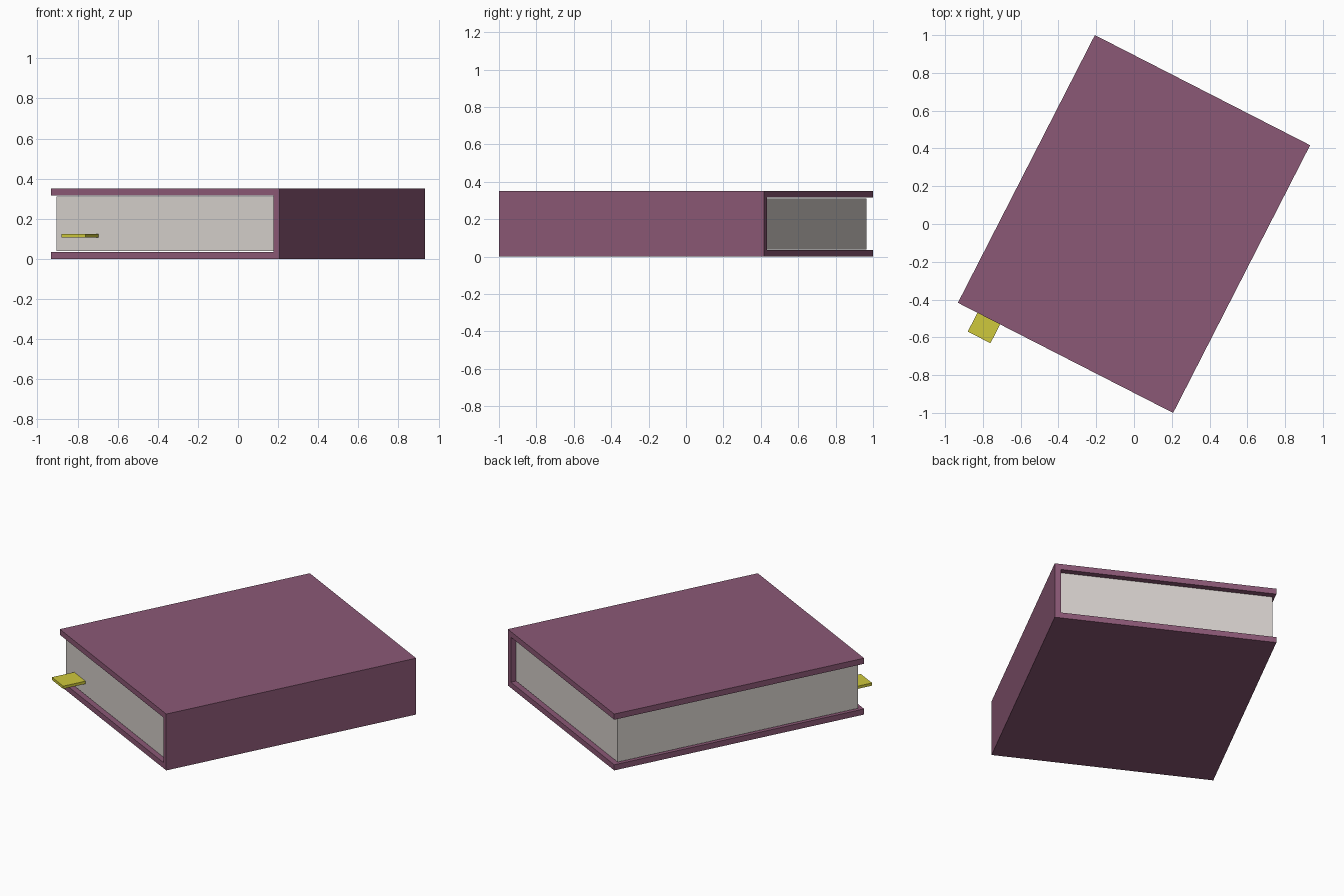
import bpy, bmesh, math
from mathutils import Matrix

if "Cube" in bpy.data.objects:
    bpy.data.objects.remove(bpy.data.objects["Cube"])

TURN = Matrix.Rotation(math.radians(-27.1), 4, 'Z')
W, L, H, T = 0.64, 0.796, 0.35, 0.035   # half width, half length, height, board thickness


def material(name, rgb):
    m = bpy.data.materials.new(name)
    m.diffuse_color = (*rgb, 1)
    m.use_nodes = True
    m.node_tree.nodes["Principled BSDF"].inputs["Base Color"].default_value = m.diffuse_color
    return m


def extrude_profile(name, profile, y0, y1, mat):
    """Extrude an x-z profile along y, then turn the part with the book."""
    bm = bmesh.new()
    face = bm.faces.new([bm.verts.new((x, y0, z)) for x, z in profile])
    new = bmesh.ops.extrude_face_region(bm, geom=[face])
    verts = [v for v in new['geom'] if isinstance(v, bmesh.types.BMVert)]
    bmesh.ops.translate(bm, verts=verts, vec=(0, y1 - y0, 0))
    bmesh.ops.recalc_face_normals(bm, faces=bm.faces)
    bm.transform(TURN)
    me = bpy.data.meshes.new(name)
    bm.to_mesh(me)
    bm.free()
    me.materials.append(mat)
    ob = bpy.data.objects.new(name, me)
    bpy.context.collection.objects.link(ob)
    return ob


def rect(x0, x1, z0, z1):
    return [(x0, z0), (x1, z0), (x1, z1), (x0, z1)]


plum = material("plum cover", (0.26, 0.098, 0.18))
paper = material("paper", (0.67, 0.63, 0.60))
yellow = material("yellow ribbon", (0.62, 0.58, 0.045))

# Cover: two boards joined by the spine
extrude_profile("cover", [(-W, 0), (W, 0), (W, H), (-W, H), (-W, H - T),
                          (W - T, H - T), (W - T, T), (-W, T)], -L, L, plum)
# Page block, set in from the cover edges
extrude_profile("pages", rect(-W + 0.016, W - T - 0.005, T + 0.004, H - T - 0.004),
                -L + 0.03, L - 0.03, paper)
# Bookmark sticking out of the front end
extrude_profile("bookmark", rect(-0.524, -0.389, 0.107, 0.124), -0.908, -0.74, yellow)
